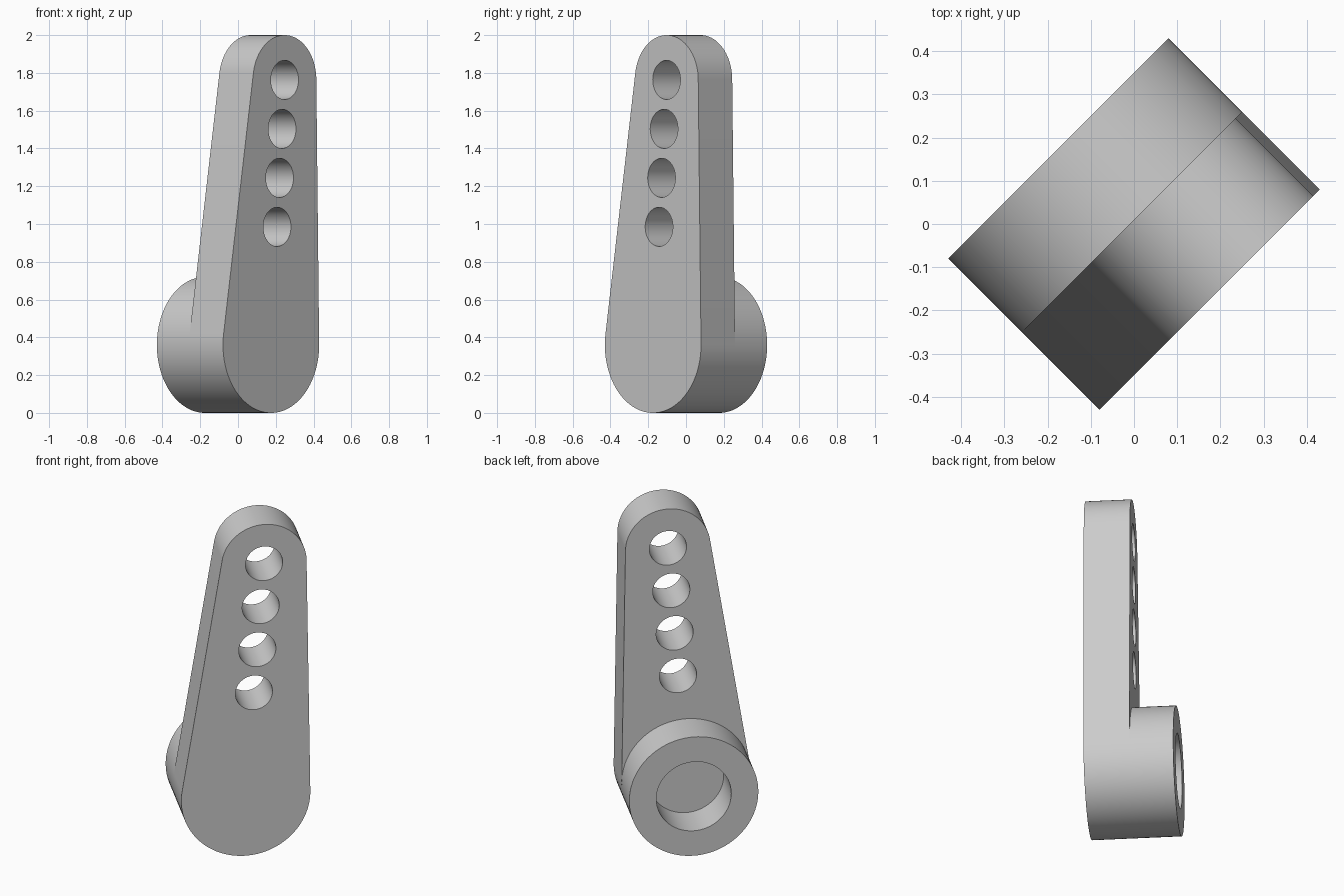
import bpy
import bmesh
from math import acos, atan2, cos, hypot, pi, sin
from mathutils import Matrix, Vector

cube = bpy.data.objects.get("Cube")
if cube:
    bpy.data.objects.remove(cube, do_unlink=True)

HUB = Vector((0, 0.36))        # centre of the wide lower end
TIP = Vector((0.102, 1.763))   # centre of the narrow upper end
HUB_R, TIP_R = 0.36, 0.237
HOLE_R, BORE_R = 0.1035, 0.209
BACK, MIDDLE, FRONT = -0.2475, -0.007, 0.2475

grey = bpy.data.materials.new("plain grey")
grey.use_nodes = True
colour = (0.6, 0.6, 0.6, 1)
grey.diffuse_color = colour
grey.node_tree.nodes["Principled BSDF"].inputs["Base Color"].default_value = colour

# Part space: x across the arm, y up, z out of the front face, turned 45 degrees
side, up = Vector((1, 1, 0)).normalized(), Vector((0, 0, 1))
TURN = Matrix((side, up, side.cross(up))).transposed().to_4x4()


def arc(centre, radius, start, end, steps):
    angles = [start + (end - start) * i / steps for i in range(steps + 1)]
    return [centre + radius * Vector((cos(a), sin(a))) for a in angles]


def circle(centre, radius):
    return arc(centre, radius, 0, 2 * pi, 96)[:-1]


def extrude_outline(name, loops, low, high):
    """Extrude an outline; the loops after the first become openings."""
    curve = bpy.data.curves.new(name, "CURVE")
    curve.dimensions = "2D"
    curve.fill_mode = "BOTH"
    curve.extrude = (high - low) / 2
    for loop in loops:
        spline = curve.splines.new("POLY")
        spline.points.add(len(loop) - 1)
        for point, co in zip(spline.points, loop):
            point.co = (co.x, co.y, 0, 1)
        spline.use_cyclic_u = True
    obj = bpy.data.objects.new(name, curve)
    bpy.context.collection.objects.link(obj)
    bpy.ops.object.select_all(action="DESELECT")
    obj.select_set(True)
    bpy.context.view_layer.objects.active = obj
    bpy.ops.object.convert(target="MESH")
    obj = bpy.context.object
    obj.name = name
    mesh = obj.data
    bm = bmesh.new()
    bm.from_mesh(mesh)
    bmesh.ops.remove_doubles(bm, verts=bm.verts, dist=1e-5)
    bmesh.ops.recalc_face_normals(bm, faces=bm.faces)
    bm.transform(TURN @ Matrix.Translation((0, 0, (low + high) / 2)))
    bm.to_mesh(mesh)
    bm.free()
    mesh.materials.clear()
    mesh.materials.append(grey)
    bpy.ops.object.shade_smooth_by_angle(angle=pi / 6)
    return obj


# Tapered arm: two round ends joined by tangents, with a row of four holes
axis = TIP - HUB
lean = atan2(axis.y, axis.x)
spread = acos((HUB_R - TIP_R) / hypot(*axis))
outline = (arc(TIP, TIP_R, lean - spread, lean + spread, 64)
           + arc(HUB, HUB_R, lean + spread, lean - spread + 2 * pi, 64))
pitch = axis.normalized() * 0.26
holes = [circle(TIP - pitch * i, HOLE_R) for i in range(4)]
extrude_outline("arm", [outline] + holes, MIDDLE, FRONT)

# Round boss on the back, with a blind bore that ends at the arm
extrude_outline("boss", [circle(HUB, HUB_R), circle(HUB, BORE_R)], BACK, MIDDLE)
